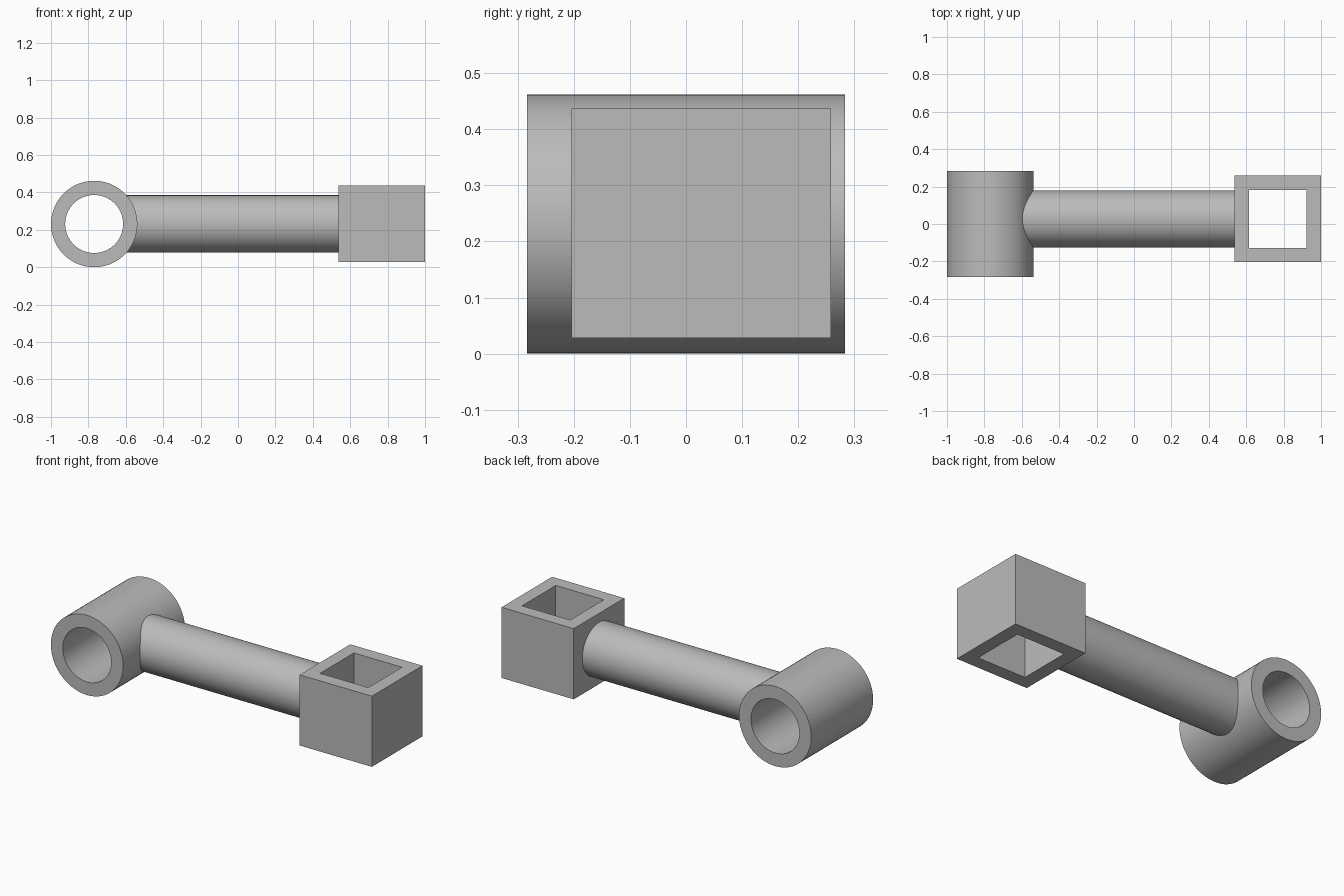
import bpy, bmesh, math
from mathutils import Matrix, Vector

cube = bpy.data.objects.get("Cube")
if cube:
    bpy.data.objects.remove(cube, do_unlink=True)

grey = bpy.data.materials.new("plain grey")
grey.use_nodes = True
colour = (0.5, 0.5, 0.5, 1)
grey.diffuse_color = colour
grey.node_tree.nodes["Principled BSDF"].inputs["Base Color"].default_value = colour


def finish(name, bm, smooth):
    """Turn a bmesh into a grey object with sharp corners kept."""
    bmesh.ops.recalc_face_normals(bm, faces=bm.faces)
    mesh = bpy.data.meshes.new(name)
    bm.to_mesh(mesh)
    bm.free()
    mesh.materials.append(grey)
    obj = bpy.data.objects.new(name, mesh)
    bpy.context.collection.objects.link(obj)
    if smooth:
        bpy.ops.object.select_all(action='DESELECT')
        obj.select_set(True)
        bpy.context.view_layer.objects.active = obj
        bpy.ops.object.shade_smooth_by_angle(angle=math.radians(30))
    return obj


def sleeve(name, outer, inner, length, sides, start, matrix, smooth):
    """Hollow prism along local z, with open ends joined by flat rims."""
    bm = bmesh.new()
    rings = []
    for radius, z in ((outer, -length / 2), (outer, length / 2),
                      (inner, length / 2), (inner, -length / 2)):
        angles = [start + math.tau * i / sides for i in range(sides)]
        rings.append([bm.verts.new((radius * math.cos(a), radius * math.sin(a), z))
                      for a in angles])
    for k in range(4):
        a, b = rings[k], rings[(k + 1) % 4]
        for i in range(sides):
            j = (i + 1) % sides
            bm.faces.new((a[i], a[j], b[j], b[i]))
    bm.transform(matrix)
    return finish(name, bm, smooth)


axis_y, axis_z = 0.027, 0.232
along_y = Matrix.Rotation(math.pi / 2, 4, 'X')
along_x = Matrix.Rotation(math.pi / 2, 4, 'Y')

# Round sleeve lying front to back
sleeve("round_sleeve", 0.231, 0.155, 0.566, 64, 0,
       Matrix.Translation((-0.769, 0, 0.231)) @ along_y, True)

# Square sleeve standing upright
diagonal = math.sqrt(2)
sleeve("square_sleeve", 0.231 * diagonal, 0.154 * diagonal, 0.409, 4, math.pi / 4,
       Matrix.Translation((0.769, axis_y, axis_z)), False)

# Connecting rod, its ends buried in the two sleeve walls
rod_start, rod_end = -0.606, 0.575
bm = bmesh.new()
bmesh.ops.create_cone(bm, cap_ends=True, segments=64, radius1=0.153, radius2=0.153,
                      depth=rod_end - rod_start)
bm.transform(Matrix.Translation(((rod_start + rod_end) / 2, axis_y, axis_z)) @ along_x)
finish("connecting_rod", bm, True)
